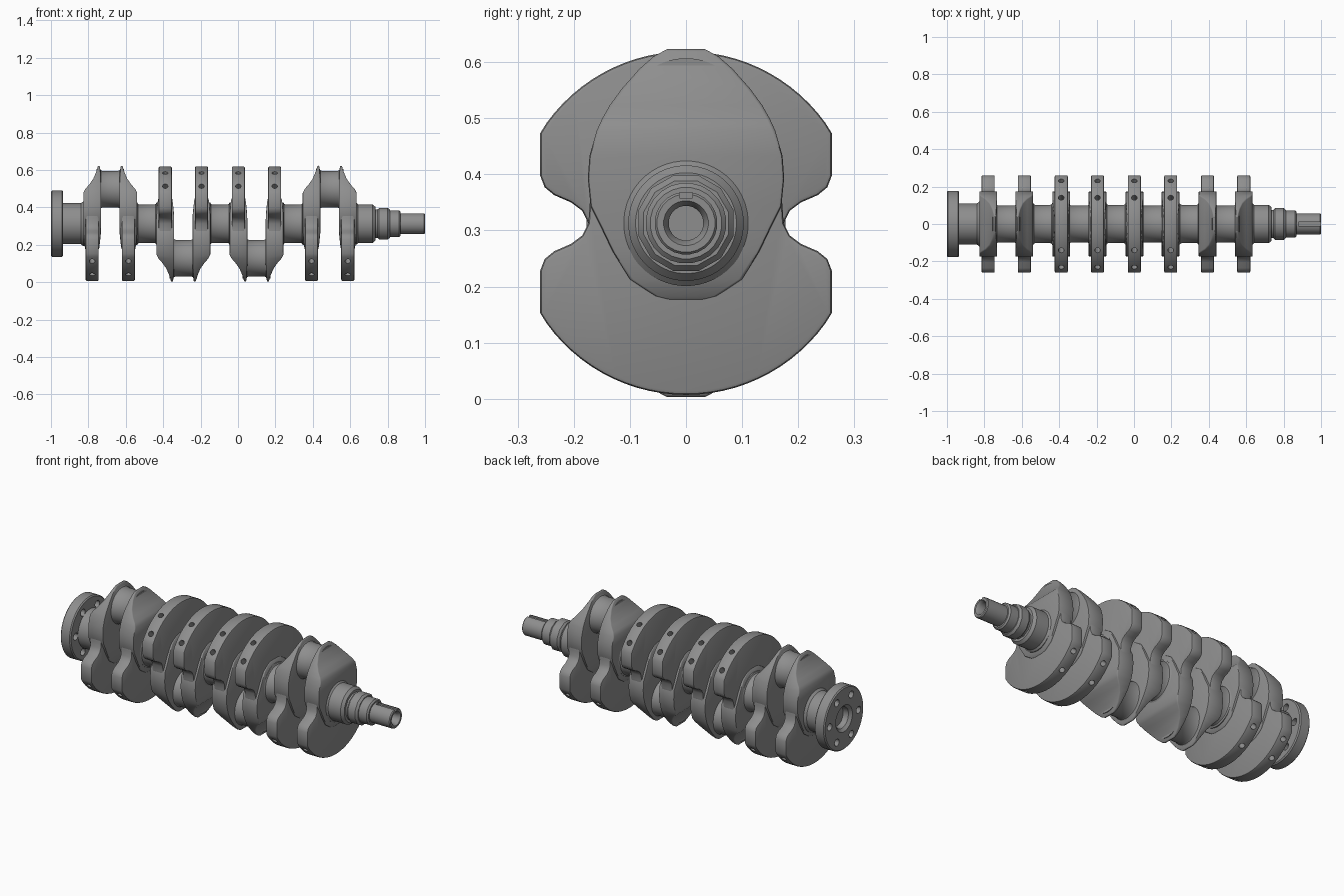
import bpy, bmesh, math
from mathutils import Vector, Matrix

if "Cube" in bpy.data.objects:
    bpy.data.objects.remove(bpy.data.objects["Cube"])

AXIS = 0.313          # height of the main axis
THROW = 0.184         # pin offset from the axis
HALF_GAP = 0.097      # web centre to throw centre

steel = bpy.data.materials.new("steel_grey")
steel.use_nodes = True
steel.diffuse_color = (0.27, 0.27, 0.27, 1)
steel.node_tree.nodes["Principled BSDF"].inputs["Base Color"].default_value = (0.27, 0.27, 0.27, 1)


def finish(bm, name):
    bmesh.ops.remove_doubles(bm, verts=bm.verts, dist=1e-5)
    bmesh.ops.recalc_face_normals(bm, faces=bm.faces)
    mesh = bpy.data.meshes.new(name)
    bm.to_mesh(mesh)
    bm.free()
    mesh.materials.append(steel)
    ob = bpy.data.objects.new(name, mesh)
    bpy.context.collection.objects.link(ob)
    return ob


def select(ob):
    bpy.ops.object.select_all(action="DESELECT")
    ob.select_set(True)
    bpy.context.view_layer.objects.active = ob


def smooth(ob, angle=32):
    select(ob)
    bpy.ops.object.shade_smooth_by_angle(angle=math.radians(angle))


def loft(bm, rings, caps=True):
    rows = [[bm.verts.new(p) for p in ring] for ring in rings]
    n = len(rows[0])
    for a, b in zip(rows, rows[1:]):
        for i in range(n):
            j = (i + 1) % n
            bm.faces.new((a[i], a[j], b[j], b[i]))
    if caps:
        bm.faces.new(rows[0])
        bm.faces.new(rows[-1])


def lathe(name, profile, sides=48, z=AXIS):
    """Turn (x, radius) points around a line parallel to x."""
    bm = bmesh.new()
    turns = [2 * math.pi * (i + 0.5) / sides for i in range(sides)]
    loft(bm, [[(x, r * math.cos(t), z + r * math.sin(t)) for t in turns]
              for x, r in profile])
    ob = finish(bm, name)
    smooth(ob)
    return ob


def bevel(ob, width):
    select(ob)
    mod = ob.modifiers.new("rounding", "BEVEL")
    mod.width, mod.segments = width, 2
    mod.limit_method, mod.angle_limit = "ANGLE", math.radians(40)
    bpy.ops.object.modifier_apply(modifier=mod.name)


def cut(ob, bm):
    cutter = finish(bm, "cutter")
    cutter.hide_render = True
    select(ob)
    mod = ob.modifiers.new("cut", "BOOLEAN")
    mod.operation, mod.solver, mod.object = "DIFFERENCE", "EXACT", cutter
    bpy.ops.object.modifier_apply(modifier=mod.name)
    bpy.data.objects.remove(cutter)


def drill(bm, centre, direction, radius, length):
    turn = Vector(direction).to_track_quat("Z", "Y").to_matrix().to_4x4()
    bmesh.ops.create_cone(bm, cap_ends=True, segments=16, radius1=radius, radius2=radius,
                          depth=length, matrix=Matrix.Translation(centre) @ turn)


def journal(name, x0, x1, r, z=AXIS):
    f = 0.012   # fillet flare at both ends
    lathe(name, [(x0 - 0.02, 0), (x0 - 0.02, r + f), (x0, r + f), (x0 + f / 3, r + f / 3), (x0 + f, r),
                 (x1 - f, r), (x1 - f / 3, r + f / 3), (x1, r + f), (x1 + 0.02, r + f), (x1 + 0.02, 0)], z=z)


# Counterweight half outline (y, height toward the pin)
WAIST = [(0.26, -0.16), (0.26, -0.085), (0.252, -0.064), (0.235, -0.05), (0.205, -0.037),
         (0.185, -0.022), (0.174, 0.0), (0.172, 0.03), (0.165, 0.1)]
ARC_START = math.atan2(0.26, 0.16)

# Arm rows: height toward the pin, half width, outer offset, inner offset
ARM = [(-0.139, 0.02, 0.035, 0.035), (-0.13, 0.055, 0.038, 0.038), (-0.1, 0.1, 0.043, 0.042),
       (-0.05, 0.131, 0.047, 0.047), (-0.01, 0.15, 0.047, 0.048), (0.03, 0.17, 0.047, 0.048),
       (0.08, 0.175, 0.047, 0.048), (0.12, 0.172, 0.047, 0.048), (0.165, 0.159, 0.047, 0.048),
       (0.185, 0.15, 0.037, 0.048), (0.21, 0.136, 0.015, 0.048), (0.24, 0.114, -0.006, 0.047),
       (0.275, 0.083, -0.021, 0.045), (0.297, 0.058, -0.028, 0.043), (0.31, 0.034, -0.031, 0.041)]


def counterweight(x, up):
    arc = [(0.306 * math.sin(ARC_START * k / 14), -0.306 * math.cos(ARC_START * k / 14)) for k in range(14)]
    half = arc + WAIST
    outline = half + [(-y, h) for y, h in reversed(half[1:])]
    bm = bmesh.new()
    loft(bm, [[(x + dx, y, AXIS + up * h) for y, h in outline] for dx in (-0.035, 0.035)])
    ob = finish(bm, "counterweight")
    bevel(ob, 0.007)
    # Balance holes in the rim
    bm = bmesh.new()
    for side in (-1, 1):
        for y, h in ((0.14, -0.27), (0.23, -0.2)):
            way = Vector((0, side * y, up * h)).normalized()
            drill(bm, Vector((x, 0, AXIS)) + way * 0.295, way, 0.015, 0.1)
    cut(ob, bm)
    smooth(ob)


def arm(x, up, out):
    bm = bmesh.new()
    loft(bm, [[(x + out * o, w, AXIS + up * h), (x + out * o, -w, AXIS + up * h),
               (x - out * i, -w, AXIS + up * h), (x - out * i, w, AXIS + up * h)] for h, w, o, i in ARM])
    ob = finish(bm, "crank_arm")
    bevel(ob, 0.006)
    smooth(ob, 40)


# Four throws, outer two up and inner two down
throws = [(-0.683, 1), (-0.292, -1), (0.099, -1), (0.49, 1)]
for x, up in throws:
    journal("crank_pin", x - 0.054, x + 0.054, 0.098, AXIS + up * THROW)
    for side in (-1, 1):
        counterweight(x + side * HALF_GAP, up)
        arm(x + side * HALF_GAP, up, side)

# Main journals between the throws
for (a, _), (b, _) in zip(throws, throws[1:]):
    journal("main_journal", a + 0.144, b - 0.144, 0.102)

# Rear flange with pilot bore and bolt holes
flange = lathe("rear_flange", [(-0.955, 0), (-0.955, 0.055), (-0.985, 0.06), (-1, 0.075), (-1, 0.172),
                               (-0.994, 0.178), (-0.941, 0.178), (-0.935, 0.172), (-0.935, 0.11),
                               (-0.84, 0.11), (-0.827, 0.12), (-0.8, 0.12), (-0.8, 0)])
bolts = bmesh.new()
for k in range(6):
    t = k * math.pi / 3
    drill(bolts, Vector((-0.97, 0.13 * math.cos(t), AXIS + 0.13 * math.sin(t))), (1, 0, 0), 0.02, 0.2)
cut(flange, bolts)
smooth(flange)

# Front end: journal, faceted collar, step and keyed nose
lathe("front_journal", [(0.6, 0), (0.6, 0.112), (0.633, 0.112), (0.642, 0.103), (0.72, 0.103),
                        (0.735, 0.09), (0.735, 0)])
lathe("front_collar", [(0.72, 0), (0.72, 0.078), (0.745, 0.078), (0.755, 0.088), (0.8, 0.088),
                       (0.812, 0.078), (0.812, 0)], sides=12)
lathe("front_step", [(0.8, 0), (0.8, 0.072), (0.862, 0.072), (0.87, 0.064), (0.87, 0)], sides=24)
nose = lathe("front_nose", [(0.86, 0), (0.86, 0.056), (0.995, 0.056), (1, 0.052), (1, 0.04),
                            (0.985, 0.031), (0.94, 0.031), (0.94, 0)], sides=24)
keyway = bmesh.new()
bmesh.ops.create_cube(keyway, size=1, matrix=Matrix.Translation((0.95, 0, AXIS + 0.06))
                      @ Matrix.Diagonal((0.14, 0.024, 0.03, 1)))
cut(nose, keyway)
smooth(nose)
